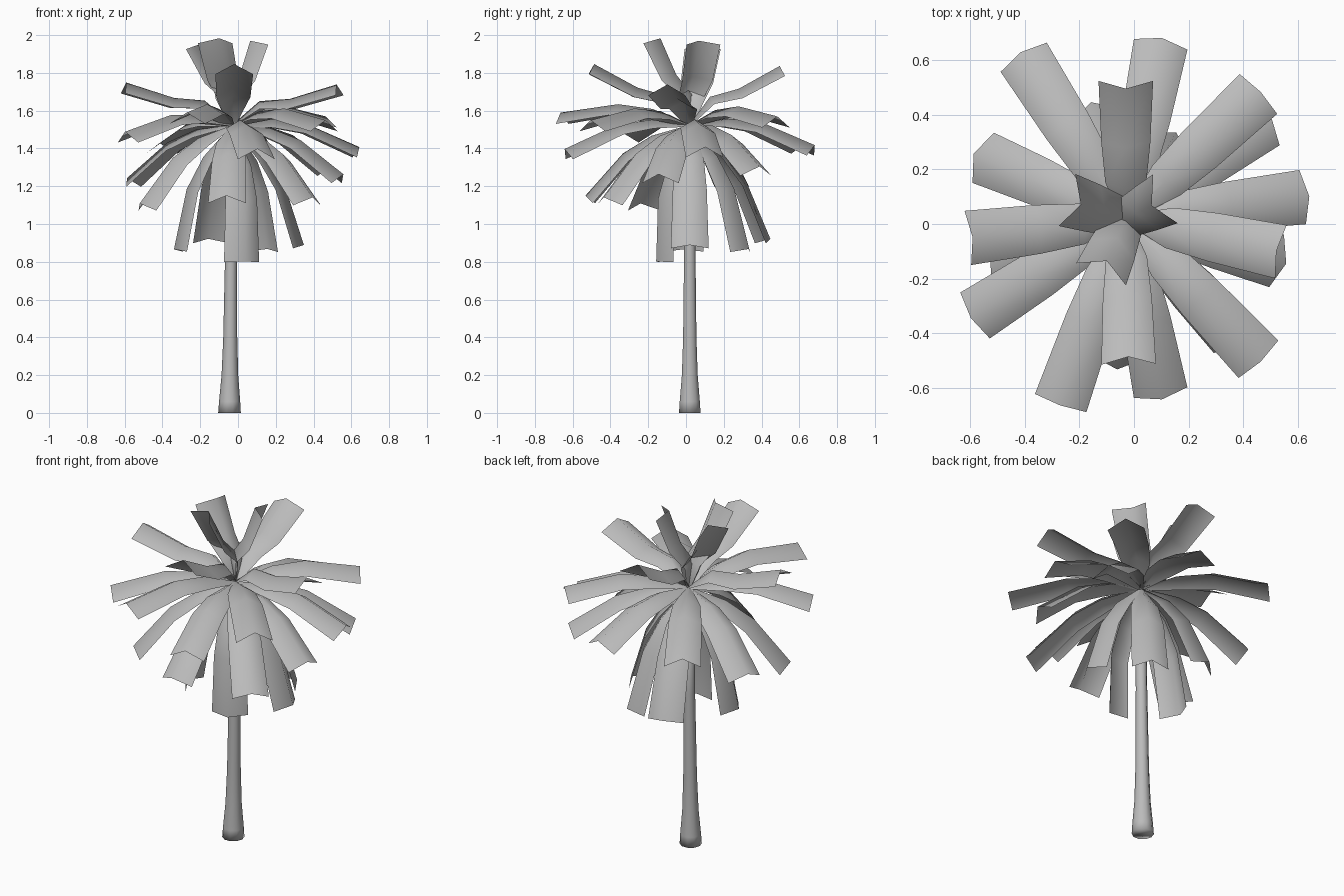
import bpy
import bmesh
from math import cos, sin, tau
from mathutils import Vector

cube = bpy.data.objects.get("Cube")
if cube:
    bpy.data.objects.remove(cube, do_unlink=True)

gray = bpy.data.materials.new("plain_gray")
gray.use_nodes = True
gray.diffuse_color = (0.5, 0.5, 0.5, 1)
gray.node_tree.nodes["Principled BSDF"].inputs["Base Color"].default_value = (0.5, 0.5, 0.5, 1)

UP = Vector((0, 0, 1))
CROWN = Vector((-0.03, 0.02, 1.52))


def finish(name, bm):
    mesh = bpy.data.meshes.new(name)
    for face in bm.faces:
        face.smooth = True
    bm.to_mesh(mesh)
    bm.free()
    mesh.materials.append(gray)
    obj = bpy.data.objects.new(name, mesh)
    bpy.context.collection.objects.link(obj)
    return obj


def skin(bm, rows, closed=False):
    for a, b in zip(rows, rows[1:]):
        count = len(a)
        for i in range(count if closed else count - 1):
            j = (i + 1) % count
            bm.faces.new((a[i], a[j], b[j], b[i]))


# Trunk: flared foot and slender stem
def make_trunk():
    bm = bmesh.new()
    profile = [(0, 0.06), (0.06, 0.056), (0.2, 0.044), (0.4, 0.037), (0.9, 0.031), (1.5, 0.03)]
    rows = []
    for z, radius in profile:
        t = z / 1.5
        center = Vector((-0.045 + 0.015 * t, 0.02, z))
        rows.append([bm.verts.new(center + Vector((radius * cos(tau * i / 10),
                                                   radius * sin(tau * i / 10), 0)))
                     for i in range(10)])
    skin(bm, rows, closed=True)
    bm.faces.new(rows[0][::-1])
    bm.faces.new(rows[-1])
    return finish("trunk", bm)


# Frond: bowed leaf strip with a raised central ridge
def make_frond(name, tip):
    bm = bmesh.new()
    tip = Vector(tip)
    reach = tip - CROWN
    flat = Vector((reach.x, reach.y, 0)).normalized()
    side = UP.cross(flat)
    along = reach.normalized()
    lift = along.cross(side)
    rise = along.z
    bow = 0.065 if rise < 0.2 else 0.01
    path = [CROWN, CROWN + reach * 0.3 + lift * 0.055,
            CROWN + reach * 0.56 + lift * bow, tip]
    rows = []
    for i, (point, half) in enumerate(zip(path, (0.015, 0.075, 0.09, 0.1))):
        tangent = (path[min(i + 1, 3)] - path[max(i - 1, 0)]).normalized()
        normal = tangent.cross(side)
        ridge = half * 0.3
        rows.append([bm.verts.new(point + side * half - normal * ridge),
                     bm.verts.new(point + normal * ridge),
                     bm.verts.new(point - side * half - normal * ridge)])
    skin(bm, rows)
    bmesh.ops.reverse_faces(bm, faces=bm.faces[:])
    return finish(name, bm)


make_trunk()

# Tip positions for each layer of the crown
layers = {
    "upright_frond": [(0.09, 0.08, 1.96), (-0.22, 0.08, 1.94), (-0.11, -0.16, 1.97)],
    "rising_frond": [(-0.03, 0.51, 1.81), (-0.02, -0.5, 1.82),
                     (-0.6, -0.05, 1.72), (0.53, -0.1, 1.71)],
    "level_frond": [(0.46, 0.48, 1.54), (0.46, -0.5, 1.52), (-0.27, -0.66, 1.56),
                    (-0.59, -0.34, 1.46), (0.1, 0.67, 1.39), (-0.41, 0.62, 1.4),
                    (0.63, 0.1, 1.38), (0.1, -0.63, 1.37)],
    "drooping_frond": [(-0.57, 0.25, 1.22), (0.54, -0.14, 1.24), (0.49, 0.38, 1.28),
                       (0.38, -0.42, 1.12), (-0.06, -0.51, 1.13), (-0.5, -0.23, 1.09)],
    "hanging_frond": [(0.03, -0.13, 0.8), (0.32, 0.02, 0.88), (0.14, 0.31, 0.86),
                      (-0.15, 0.42, 0.91), (-0.31, -0.01, 0.86)],
}
for layer, tips in layers.items():
    for number, tip in enumerate(tips, 1):
        make_frond(f"{layer}_{number}", tip)
